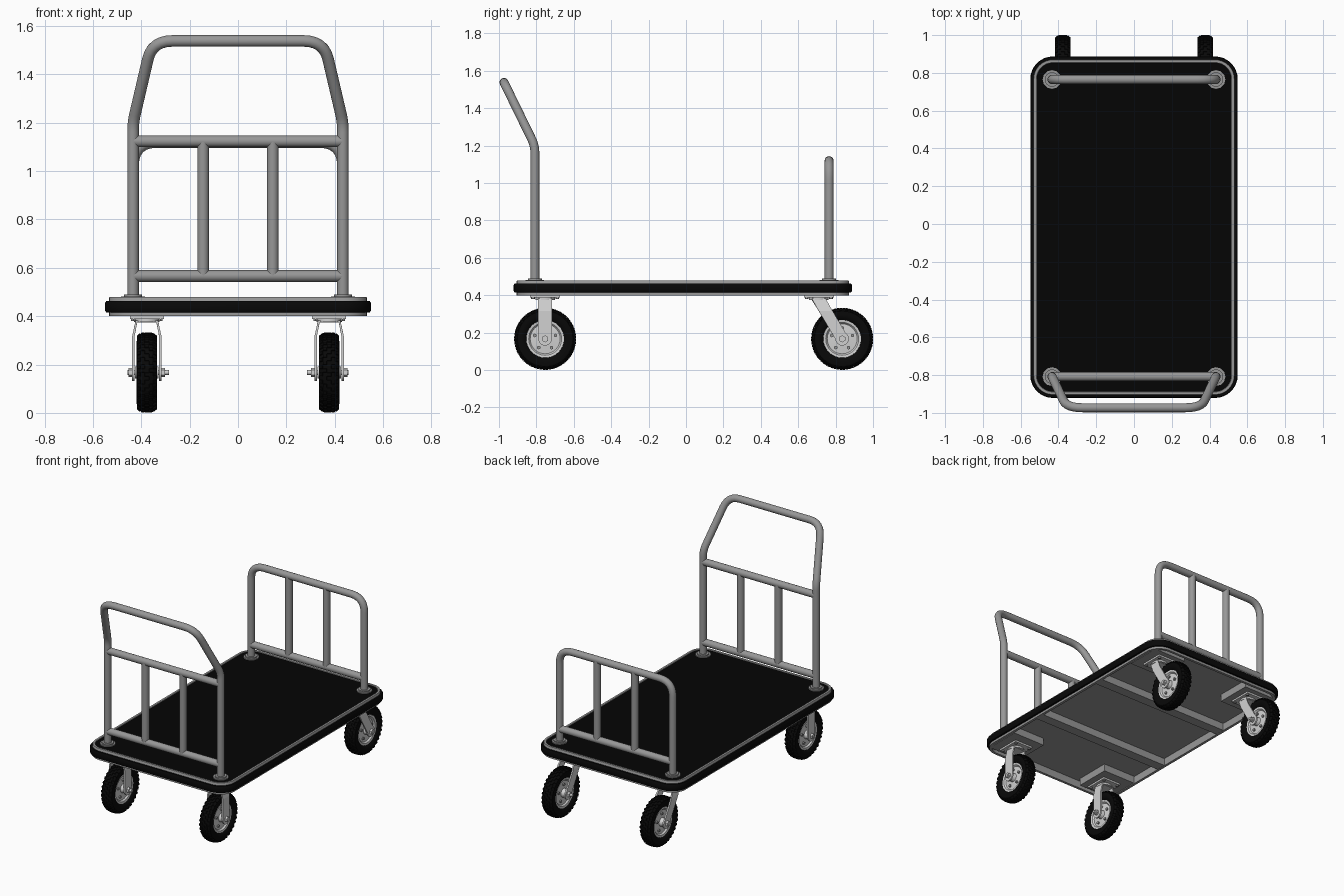
import bpy, bmesh
from math import pi, sin, cos, radians
from mathutils import Vector, Matrix

cube = bpy.data.objects.get("Cube")
if cube:
    bpy.data.objects.remove(cube, do_unlink=True)


def material(name, value):
    m = bpy.data.materials.new(name)
    m.use_nodes = True
    color = (value, value, value, 1)
    m.diffuse_color = color
    m.node_tree.nodes["Principled BSDF"].inputs["Base Color"].default_value = color
    return m


STEEL = material("grey steel", 0.31)
ZINC = material("light zinc", 0.64)
MAT = material("black deck mat", 0.0015)
RUBBER = material("black rubber", 0.0025)

DECK_Y = -0.017
made = []


def finish(name, bm, mat):
    bmesh.ops.recalc_face_normals(bm, faces=bm.faces[:])
    me = bpy.data.meshes.new(name)
    bm.to_mesh(me)
    bm.free()
    me.materials.append(mat)
    ob = bpy.data.objects.new(name, me)
    bpy.context.collection.objects.link(ob)
    made.append(ob)
    return ob


def box(name, center, size, mat):
    bm = bmesh.new()
    bmesh.ops.create_cube(bm, size=1, matrix=Matrix.Translation(center) @ Matrix.Diagonal((*size, 1)))
    return finish(name, bm, mat)


def cylinder(name, a, b, r, mat, sides=16):
    a, b = Vector(a), Vector(b)
    turn = (b - a).to_track_quat('Z', 'Y').to_matrix().to_4x4()
    bm = bmesh.new()
    bmesh.ops.create_cone(bm, cap_ends=True, segments=sides, radius1=r, radius2=r,
                          depth=(b - a).length, matrix=Matrix.Translation((a + b) / 2) @ turn)
    return finish(name, bm, mat)


def rounded_loft(name, profile, mat, ring):
    """Carry an (inset, z) profile around the rounded deck outline."""
    hx, hy, radius, steps = 0.549, 0.904, 0.12, 8
    bm = bmesh.new()
    loops = []
    for inset, z in profile:
        loop = []
        for quarter, (sx, sy) in enumerate([(1, 1), (-1, 1), (-1, -1), (1, -1)]):
            for k in range(steps + 1):
                a = (quarter + k / steps) * pi / 2
                loop.append(bm.verts.new((sx * (hx - radius) + (radius - inset) * cos(a),
                                          sy * (hy - radius) + (radius - inset) * sin(a) + DECK_Y, z)))
        loops.append(loop)
    pairs = list(zip(loops, loops[1:]))
    if ring:
        pairs.append((loops[-1], loops[0]))
    else:
        bm.faces.new(loops[0])
        bm.faces.new(loops[-1])
    n = len(loops[0])
    for lo, hi in pairs:
        for i in range(n):
            bm.faces.new((lo[i], lo[(i + 1) % n], hi[(i + 1) % n], hi[i]))
    return finish(name, bm, mat)


def tube(name, corners, fillets, r=0.0238, steps=6):
    """Sweep a round tube along a path with filleted corners."""
    pts = [Vector(c) for c in corners]
    path = [pts[0]]
    for prev, p, nxt, f in zip(pts, pts[1:], pts[2:], fillets):
        a, b = p + (prev - p).normalized() * f, p + (nxt - p).normalized() * f
        for k in range(steps + 1):
            t = k / steps
            path.append(a * (1 - t) ** 2 + p * 2 * t * (1 - t) + b * t * t)
    path.append(pts[-1])
    cu = bpy.data.curves.new(name, 'CURVE')
    cu.dimensions = '3D'
    cu.bevel_depth, cu.bevel_resolution, cu.use_fill_caps = r, 8, True
    sp = cu.splines.new('POLY')
    sp.points.add(len(path) - 1)
    for q, p in zip(sp.points, path):
        q.co = (*p, 1)
    tmp = bpy.data.objects.new(name + "_path", cu)
    me = tmp.to_mesh()
    bm = bmesh.new()
    bm.from_mesh(me)
    tmp.to_mesh_clear()
    bpy.data.objects.remove(tmp)
    bpy.data.curves.remove(cu)
    bmesh.ops.remove_doubles(bm, verts=bm.verts[:], dist=0.0001)
    return finish(name, bm, STEEL)


def revolve(bm, profile, center, segments):
    """Spin an (x, radius) profile around the wheel axle; return faces by ring."""
    rings = []
    for i in range(segments):
        a = 2 * pi * i / segments
        rings.append([bm.verts.new((center[0] + x, center[1] + r * cos(a), center[2] + r * sin(a)))
                      for x, r in profile])
    return [[bm.faces.new((rings[i][j], rings[i][j + 1],
                           rings[(i + 1) % segments][j + 1], rings[(i + 1) % segments][j]))
             for j in range(len(profile) - 1)] for i in range(segments)]


def wheel(tag, c):
    # Tyre with staggered tread blocks
    half = [(0.024, 0.098), (0.036, 0.108), (0.042, 0.128), (0.039, 0.148), (0.025, 0.159), (0.009, 0.161)]
    bm = bmesh.new()
    faces = revolve(bm, half + [(-x, r) for x, r in reversed(half)], c, 64)
    bmesh.ops.recalc_face_normals(bm, faces=bm.faces[:])
    blocks = [f for i, row in enumerate(faces) for j, f in enumerate(row) if 3 <= j <= 7 and (i + j) % 2]
    bmesh.ops.inset_individual(bm, faces=blocks, thickness=0.0012, depth=0.005)
    finish(tag + "_tyre", bm, RUBBER)
    # Dished rim and hub
    half = [(0.048, 0.001), (0.048, 0.024), (0.022, 0.03), (0.018, 0.08), (0.028, 0.088), (0.03, 0.101)]
    bm = bmesh.new()
    revolve(bm, half + [(-x, r) for x, r in reversed(half)], c, 32)
    finish(tag + "_rim", bm, ZINC)
    for k in range(5):
        a = 2 * pi * k / 5 + pi / 2
        y, z = c[1] + 0.058 * cos(a), c[2] + 0.058 * sin(a)
        cylinder(tag + "_rim_bolt", (c[0] - 0.029, y, z), (c[0] + 0.029, y, z), 0.01, STEEL, 6)


def caster(tag, x, top_y, wheel_y):
    c = Vector((x, wheel_y, 0.167))
    wheel(tag, c)
    # Mounting plate, bolts and swivel bearing
    box(tag + "_plate", (x, top_y, 0.394), (0.14, 0.16, 0.012), ZINC)
    cylinder(tag + "_bearing", (x, top_y, 0.376), (x, top_y, 0.39), 0.052, ZINC, 24)
    for sx in (-1, 1):
        for sy in (-1, 1):
            p = Vector((x + sx * 0.056, top_y + sy * 0.065, 0.38))
            cylinder(tag + "_plate_bolt", p, p + Vector((0, 0, 0.012)), 0.01, STEEL, 6)
    # Bent fork strap
    top = Vector((x, top_y, 0.378))
    half = [(0.056, 1), (0.056, 0.3), (0.043, 0)]
    bm = bmesh.new()
    rows = []
    for dx, t in half + [(-dx, t) for dx, t in reversed(half)]:
        p = top.lerp(c, t)
        p.x = x + dx
        rows.append([bm.verts.new(p + Vector((0, s * 0.037, 0))) for s in (-1, 1)])
    for a, b in zip(rows, rows[1:]):
        bm.faces.new((a[0], a[1], b[1], b[0]))
    fork = finish(tag + "_fork", bm, ZINC)
    solid = fork.modifiers.new("thickness", 'SOLIDIFY')
    solid.thickness, solid.offset = 0.01, 0
    # Rounded fork ends, axle and nuts
    for s in (-1, 1):
        cylinder(tag + "_fork_end", c + Vector((s * 0.051, 0, 0)), c + Vector((s * 0.061, 0, 0)), 0.036, ZINC, 24)
        cylinder(tag + "_axle_nut", c + Vector((s * 0.06, 0, 0)), c + Vector((s * 0.076, 0, 0)), 0.019, ZINC, 6)
    outward = Vector((1 if x > 0 else -1, 0, 0))
    cylinder(tag + "_axle", c - outward * 0.092, c + outward * 0.08, 0.01, ZINC, 12)


# Deck: rim, bumper, mat and underside panel
rounded_loft("deck_rim", [(0.016, 0.4), (0.016, 0.476), (0.018, 0.479), (0.032, 0.479), (0.034, 0.476), (0.034, 0.4)],
             STEEL, True)
rounded_loft("deck_bumper", [(0.02, 0.416), (0.004, 0.416), (0, 0.422), (0, 0.456), (0.004, 0.462), (0.02, 0.462)],
             RUBBER, True)
rounded_loft("deck_mat", [(0.033, 0.46), (0.033, 0.475)], MAT, False)
rounded_loft("deck_panel", [(0.033, 0.452), (0.033, 0.46)], STEEL, False)

# Underside cross beams and caster mounting blocks
for y in (0.26, -0.34):
    box("cross_beam", (0, y, 0.427), (1.03, 0.07, 0.052), STEEL)
for side, sx in (("left", 1), ("right", -1)):
    for end, y in (("front", -0.735), ("rear", 0.7)):
        box(f"{end}_{side}_mount", (sx * 0.385, y, 0.427), (0.25, 0.25, 0.052), STEEL)

# Casters: fixed at the front, trailing at the rear
for side, sx in (("left", 1), ("right", -1)):
    caster("front_" + side, sx * 0.377, -0.753, -0.753)
    caster("rear_" + side, sx * 0.377, 0.71, 0.835)

# Front push handle and rear rail
FRONT, REAR, POST = -0.808, 0.765, 0.434
right_half = [(-POST, FRONT, 0.47), (-POST, FRONT, 1.2), (-0.355, -0.973, 1.538)]
tube("front_handle", right_half + [(-x, y, z) for x, y, z in reversed(right_half)], [0.04, 0.085, 0.085, 0.04])
tube("rear_rail", [(-POST, REAR, 0.47), (-POST, REAR, 1.12), (POST, REAR, 1.12), (POST, REAR, 0.47)], [0.1, 0.1])
tube("front_upper_bar", [(-POST, FRONT, 1.123), (POST, FRONT, 1.123)], [])
for end, y in (("front", FRONT), ("rear", REAR)):
    tube(end + "_lower_bar", [(-POST, y, 0.566), (POST, y, 0.566)], [])
    for s in (-1, 1):
        tube(end + "_upright", [(s * 0.144, y, 0.566), (s * 0.144, y, 1.12)], [])
        cylinder(end + "_post_flange", (s * POST, y, 0.47), (s * POST, y, 0.482), 0.05, STEEL, 12)
        cylinder(end + "_post_collar", (s * POST, y, 0.48), (s * POST, y, 0.49), 0.038, STEEL, 24)

# Smooth shading with sharp edges kept; the bent forks stay flat
bpy.ops.object.select_all(action='DESELECT')
for ob in made:
    ob.select_set(not ob.modifiers)
bpy.context.view_layer.objects.active = made[0]
bpy.ops.object.shade_smooth_by_angle(angle=radians(35))
